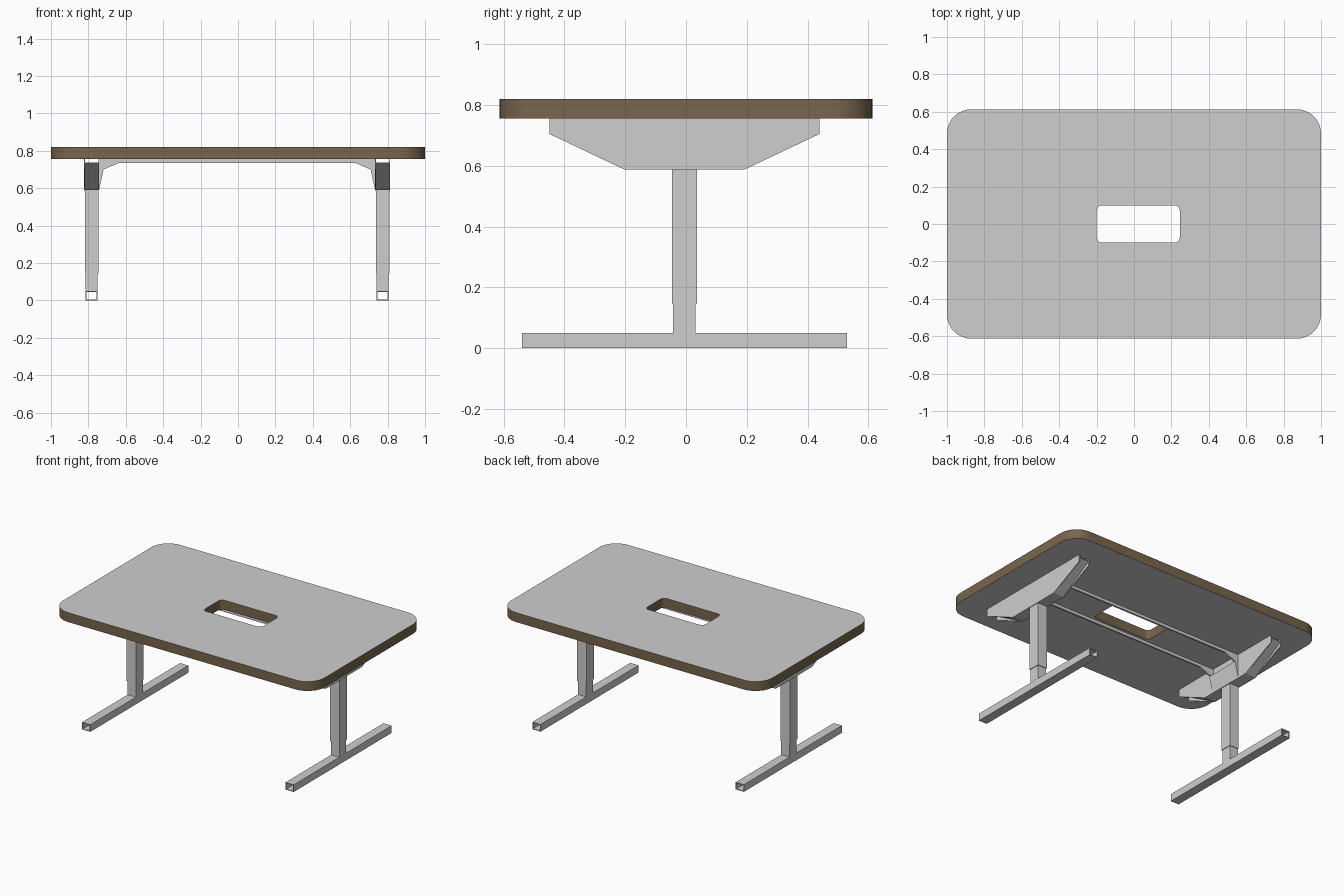
import bpy, bmesh, math
from mathutils import Vector

if "Cube" in bpy.data.objects:
    bpy.data.objects.remove(bpy.data.objects["Cube"])


def material(name, color):
    m = bpy.data.materials.new(name)
    m.diffuse_color = (*color, 1)
    m.use_nodes = True
    m.node_tree.nodes["Principled BSDF"].inputs["Base Color"].default_value = m.diffuse_color
    return m


GREY = material("light_grey", (0.62, 0.62, 0.62))
BROWN = material("brown_edge", (0.19, 0.13, 0.075))
CX, CY = -0.005, -0.005      # centre of the frame
LEG_X = 0.778                # leg distance from the frame centre


def finish(name, bm, mats=(GREY,)):
    bmesh.ops.recalc_face_normals(bm, faces=bm.faces)
    me = bpy.data.meshes.new(name)
    bm.to_mesh(me)
    bm.free()
    for m in mats:
        me.materials.append(m)
    ob = bpy.data.objects.new(name, me)
    bpy.context.collection.objects.link(ob)
    return ob


def box(name, x0, x1, y0, y1, z0, z1):
    bm = bmesh.new()
    bmesh.ops.create_cube(bm, size=1)
    for v in bm.verts:
        v.co = Vector((x0 + (v.co.x + .5) * (x1 - x0),
                       y0 + (v.co.y + .5) * (y1 - y0),
                       z0 + (v.co.z + .5) * (z1 - z0)))
    return finish(name, bm)


def prism(name, points, direction):
    """Extrude a planar polygon along a direction."""
    bm = bmesh.new()
    f = bm.faces.new([bm.verts.new(p) for p in points])
    r = bmesh.ops.extrude_face_region(bm, geom=[f], use_keep_orig=True)
    vs = [g for g in r["geom"] if isinstance(g, bmesh.types.BMVert)]
    bmesh.ops.translate(bm, verts=vs, vec=direction)
    return finish(name, bm)


def rounded(x0, x1, y0, y1, r, n):
    pts = []
    for i, (cx, cy) in enumerate([(x1 - r, y1 - r), (x0 + r, y1 - r),
                                  (x0 + r, y0 + r), (x1 - r, y0 + r)]):
        for k in range(n + 1):
            a = math.pi / 2 * (i + k / n)
            pts.append((cx + r * math.cos(a), cy + r * math.sin(a)))
    return pts


# Table top with cable opening, brown on all vertical faces
bm = bmesh.new()
edges = []
for loop in (rounded(-1, 1, -.613, .613, .13, 12),
             rounded(-.2, .245, -.1, .1, .03, 6)):
    vs = [bm.verts.new((x, y, .755)) for x, y in loop]
    edges += [bm.edges.new((vs[i - 1], vs[i])) for i in range(len(vs))]
bmesh.ops.triangle_fill(bm, edges=edges, use_beauty=True, normal=(0, 0, 1))
r = bmesh.ops.extrude_face_region(bm, geom=bm.faces[:], use_keep_orig=True)
bmesh.ops.translate(bm, vec=(0, 0, .065),
                    verts=[g for g in r["geom"] if isinstance(g, bmesh.types.BMVert)])
bm.normal_update()
for f in bm.faces:
    f.material_index = 1 if abs(f.normal.z) < .5 else 0
top = finish("table_top", bm, (GREY, BROWN))
bpy.context.view_layer.objects.active = top
top.select_set(True)
bpy.ops.object.shade_smooth_by_angle(angle=math.radians(35))
top.select_set(False)

for side, s in (("left", -1), ("right", 1)):
    x = CX + s * LEG_X

    # Foot: open rectangular tube along y
    bm = bmesh.new()
    rings = []
    for y in (CY - .535, CY + .535):
        for t in (0, .005):
            rings.append([bm.verts.new((x + a * (.0315 - t), y, .025 + b * (.025 - t)))
                          for a, b in ((-1, -1), (1, -1), (1, 1), (-1, 1))])
    for p, q in ((0, 2), (1, 3), (0, 1), (2, 3)):
        for i in range(4):
            bm.faces.new((rings[p][i - 1], rings[p][i], rings[q][i], rings[q][i - 1]))
    finish(side + "_foot", bm)

    # Telescopic column
    box(side + "_inner_column", x - .032, x + .032, CY - .037, CY + .037, .05, .16)
    box(side + "_outer_column", x - .036, x + .036, CY - .041, CY + .041, .145, .6)

    # Support bracket: two side plates
    profile = [(-.445, .755), (-.445, .705), (-.198, .588),
               (.198, .588), (.445, .705), (.445, .755)]
    for label, px in (("a", x - .041), ("b", x + .036)):
        prism(side + "_bracket_plate_" + label,
              [(px, CY + y, z) for y, z in profile], (.005, 0, 0))
    # Folded sheet between the side plates
    sheet = [(-.445, .733), (-.198, .589), (.198, .589), (.445, .733),
             (.445, .738), (.198, .594), (-.198, .594), (-.445, .738)]
    prism(side + "_bracket_sheet",
          [(x - .036, CY + y, z) for y, z in sheet], (.072, 0, 0))

    # Sloped end plate joining the two rails
    a, b = CX + s * .738, CX + s * .714
    prism(side + "_rail_end_plate",
          [(a, CY - .125, .59), (b, CY - .125, .70),
           (b + s * .006, CY - .125, .70), (a + s * .006, CY - .125, .59)],
          (0, .25, 0))

# Long rails with gusseted ends
half = [(.742, .755), (.742, .59), (.738, .59), (.714, .70), (.632, .735)]
outline = half + [(-x, z) for x, z in reversed(half)]
for name, y in (("front_rail", CY - .125), ("back_rail", CY + .113)):
    prism(name, [(CX + x, y, z) for x, z in outline], (0, .012, 0))
